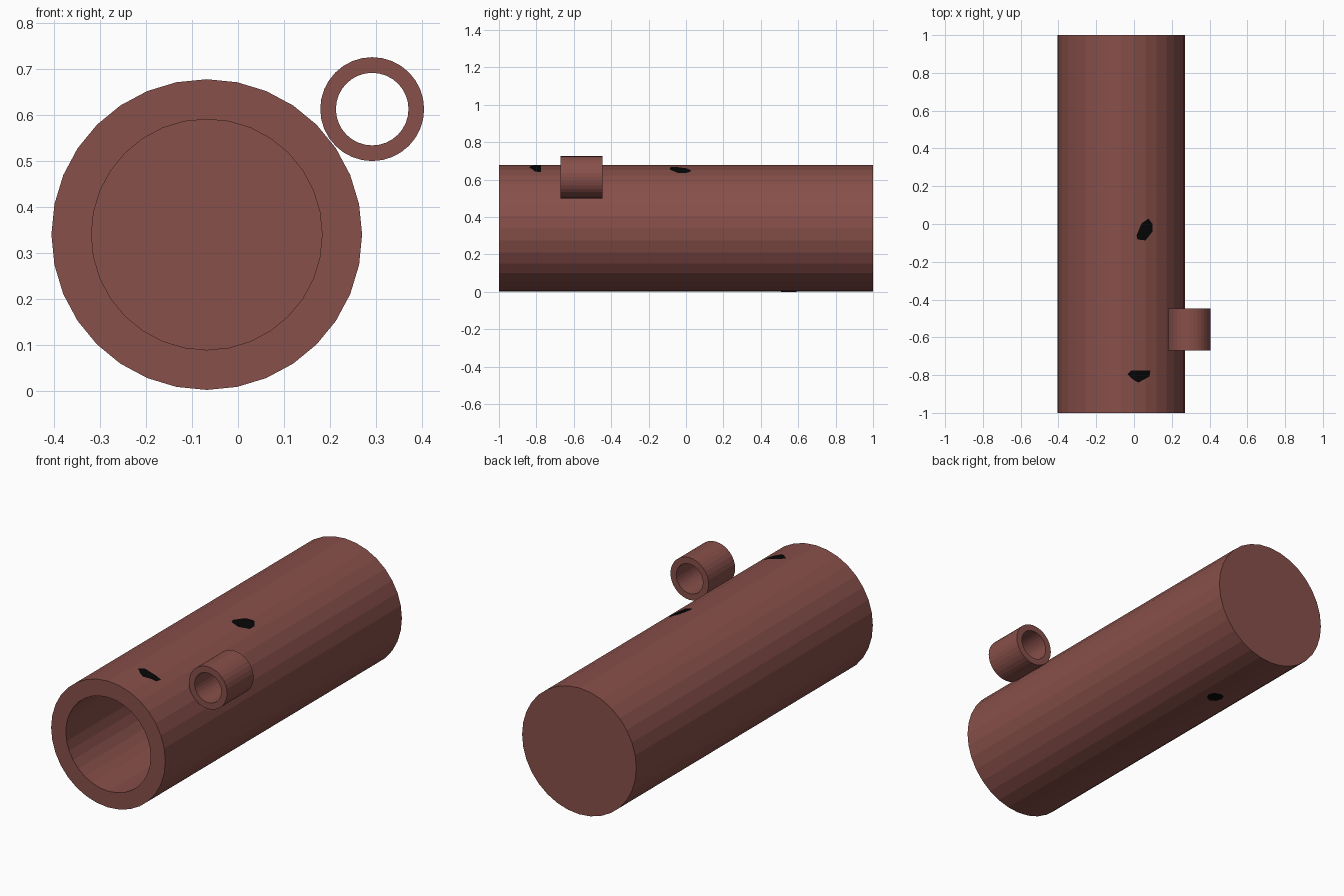
import bpy, bmesh, math

if "Cube" in bpy.data.objects:
    bpy.data.objects.remove(bpy.data.objects["Cube"])

SIDES = 32
CX, CZ, R = -0.068, 0.340, 0.338   # main barrel axis and radius


def material(name, rgb):
    m = bpy.data.materials.new(name)
    m.diffuse_color = (*rgb, 1)
    m.use_nodes = True
    m.node_tree.nodes["Principled BSDF"].inputs["Base Color"].default_value = m.diffuse_color
    return m


brown = material("reddish brown", (0.245, 0.079, 0.068))
black = material("soot black", (0.002, 0.002, 0.002))


def finish(name, bm, mat):
    bmesh.ops.recalc_face_normals(bm, faces=bm.faces)
    me = bpy.data.meshes.new(name)
    bm.to_mesh(me)
    bm.free()
    me.materials.append(mat)
    ob = bpy.data.objects.new(name, me)
    bpy.context.collection.objects.link(ob)
    return ob


def ring(bm, cx, cz, r, y):
    angles = [2 * math.pi * i / SIDES for i in range(SIDES)]
    return [bm.verts.new((cx + r * math.cos(a), y, cz + r * math.sin(a))) for a in angles]


def lathe(name, cx, cz, profile, closed):
    """Sweep (radius, y) profile round a y axis; closed loops it, else caps both ends."""
    bm = bmesh.new()
    rings = [ring(bm, cx, cz, r, y) for r, y in profile]
    pairs = list(zip(rings, rings[1:]))
    if closed:
        pairs.append((rings[-1], rings[0]))
    else:
        bm.faces.new(rings[0])
        bm.faces.new(rings[-1])
    for a, b in pairs:
        for i in range(SIDES):
            j = (i + 1) % SIDES
            bm.faces.new((a[i], a[j], b[j], b[i]))
    return finish(name, bm, brown)


# main barrel: blind bore open at the front, closed at the back
lathe("barrel", CX, CZ, [(0.251, 0.9), (0.251, -1), (R, -1), (R, 1)], False)

# small open sight tube on the upper right
lathe("sight_tube", 0.292, 0.613,
      [(0.079, -0.671), (0.113, -0.671), (0.113, -0.447), (0.079, -0.447)], True)


def surface_height(x):
    """Height of the faceted barrel above its axis at x."""
    step = 2 * math.pi / SIDES
    t = math.acos(max(-1, min(1, (x - CX) / R)))
    k = math.floor(t / step + 1e-6)
    x0, x1 = R * math.cos(k * step), R * math.cos((k + 1) * step)
    z0, z1 = R * math.sin(k * step), R * math.sin((k + 1) * step)
    return z0 + (z1 - z0) * (x - CX - x0) / (x1 - x0)


def spot(name, outline, side):
    """Thin patch cut along the barrel facets and laid on its top or bottom."""
    bm = bmesh.new()
    bm.faces.new([bm.verts.new((x, y, 0)) for x, y in outline])
    for k in range(1, SIDES // 2):
        bmesh.ops.bisect_plane(bm, geom=bm.verts[:] + bm.edges[:] + bm.faces[:],
                               plane_co=(CX + R * math.cos(2 * math.pi * k / SIDES), 0, 0),
                               plane_no=(1, 0, 0))
    for v in bm.verts:
        v.co.z = CZ + side * (surface_height(v.co.x) + 0.002)
    ob = finish(name, bm, black)
    if (ob.data.polygons[0].normal.z > 0) != (side > 0):
        ob.data.flip_normals()


# dark spots: two on top, one underneath
spot("top_spot_middle", [(0.077, 0.029), (0.098, 0.0), (0.098, -0.04), (0.061, -0.087),
                         (0.019, -0.082), (0.013, -0.061), (0.04, 0.003)], 1)
spot("top_spot_front", [(-0.034, -0.796), (-0.013, -0.775), (0.087, -0.775),
                        (0.082, -0.807), (0.024, -0.839), (0.0, -0.828)], 1)
spot("bottom_spot", [(-0.08 + 0.043 * math.cos(a * math.pi / 4),
                      0.55 + 0.043 * math.sin(a * math.pi / 4)) for a in range(8)], -1)
